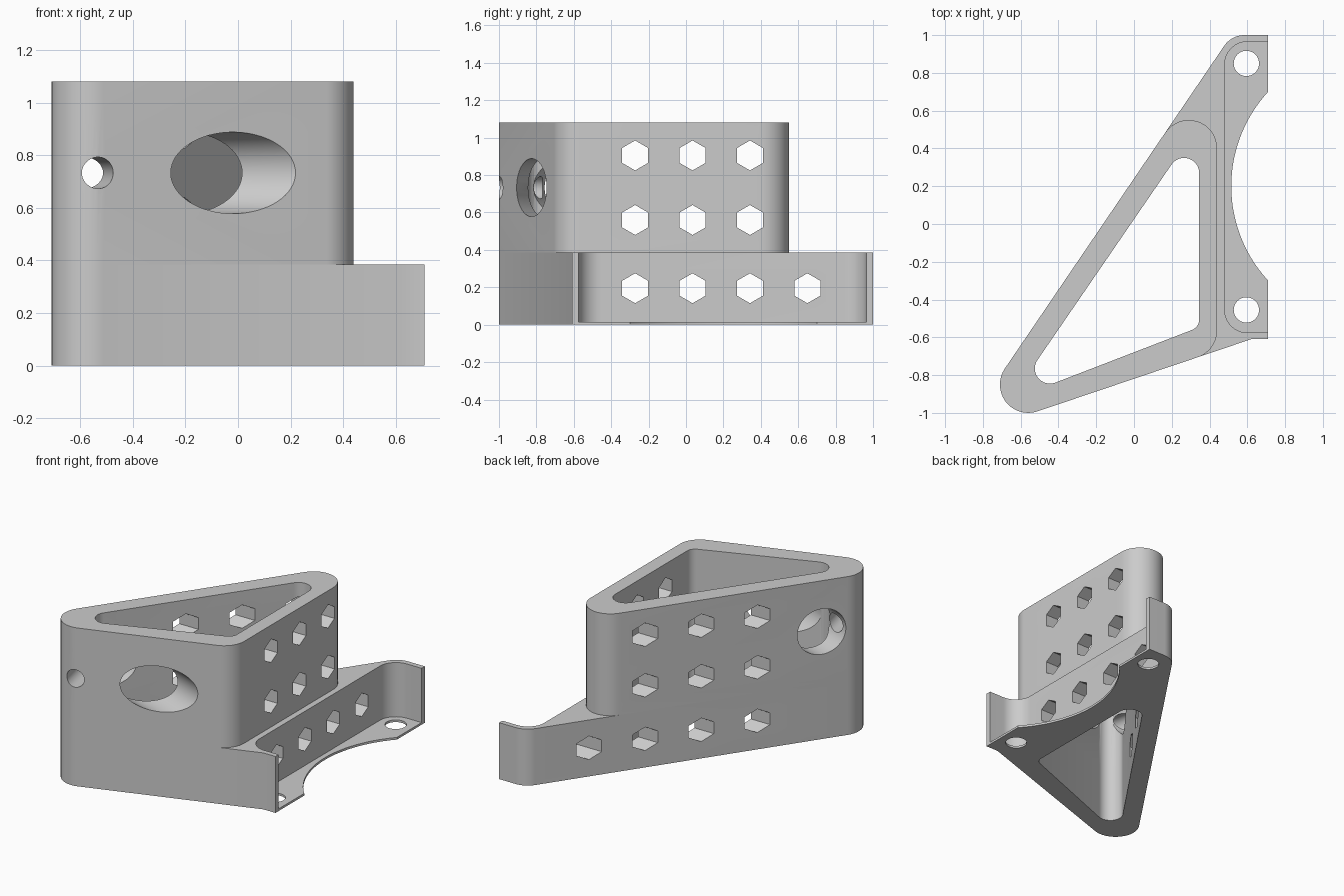
import bpy, bmesh
from math import sin, cos, pi, asin, atan2, hypot
from mathutils import Matrix, Vector

if "Cube" in bpy.data.objects:
    bpy.data.objects.remove(bpy.data.objects["Cube"], do_unlink=True)

grey = bpy.data.materials.new("light_grey")
grey.use_nodes = True
colour = (0.6, 0.6, 0.6, 1)
grey.diffuse_color = colour
grey.node_tree.nodes["Principled BSDF"].inputs["Base Color"].default_value = colour


def tangent_angle(a, b):
    """Angle of the outward normal of the tangent from circle a to circle b."""
    dx, dy = b[0] - a[0], b[1] - a[1]
    return atan2(dy, dx) - pi / 2 + asin((a[2] - b[2]) / hypot(dx, dy))


def rounded(circles, steps=16):
    """Outline of a belt wrapped counter-clockwise round circles (x, y, radius)."""
    pts = []
    for i, c in enumerate(circles):
        a0 = tangent_angle(circles[i - 1], c)
        a1 = tangent_angle(c, circles[(i + 1) % len(circles)])
        sweep = (a1 - a0) % (2 * pi)
        n = steps if c[2] else 0
        for k in range(n + 1):
            a = a0 + sweep * k / max(n, 1)
            pts.append((c[0] + c[2] * cos(a), c[1] + c[2] * sin(a)))
    return pts


def ring(radius, sides, x=0, y=0):
    return [(x + radius * cos(pi / 2 + 2 * pi * k / sides),
             y + radius * sin(pi / 2 + 2 * pi * k / sides)) for k in range(sides)]


def prism(name, outline, low, high, matrix=Matrix()):
    bm = bmesh.new()
    face = bm.faces.new([bm.verts.new((x, y, low)) for x, y in outline])
    top = bmesh.ops.extrude_face_region(bm, geom=[face])["geom"]
    bmesh.ops.translate(bm, vec=(0, 0, high - low),
                        verts=[v for v in top if isinstance(v, bmesh.types.BMVert)])
    bmesh.ops.recalc_face_normals(bm, faces=bm.faces)
    bm.transform(matrix)
    mesh = bpy.data.meshes.new(name)
    bm.to_mesh(mesh)
    bm.free()
    mesh.materials.append(grey)
    obj = bpy.data.objects.new(name, mesh)
    bpy.context.collection.objects.link(obj)
    return obj


def bore(outline, origin, angle, low, high):
    """Cutter running horizontally along the given heading."""
    d = Vector((cos(angle), sin(angle), 0))
    m = Matrix(((-d.y, 0, d.x, origin[0]), (d.x, 0, d.y, origin[1]),
                (0, 1, 0, origin[2]), (0, 0, 0, 1)))
    return prism("cutter", outline, low, high, m)


def cut(obj, cutters):
    bpy.context.view_layer.objects.active = obj
    for c in cutters:
        c.hide_render = True
        mod = obj.modifiers.new("cut", 'BOOLEAN')
        mod.operation, mod.solver, mod.object = 'DIFFERENCE', 'EXACT', c
        bpy.ops.object.modifier_apply(modifier=mod.name)
    for c in cutters:
        bpy.data.objects.remove(c, do_unlink=True)


# Key dimensions
STEP, TOP, FLOOR = 0.385, 1.08, 0.015
nose = (-0.56, -0.85, 0.15)
back_lug = (0.585, 0.87, 0.13)
front_lug = (0.62, -0.61, 0)


def on_wall(angle, x):
    """Corner circle at x whose edge lies flush with a wall through the nose."""
    return (x, nose[1] - (x - nose[0]) * cos(angle) / sin(angle), nose[2])


slant = tangent_angle(back_lug, nose)
front = tangent_angle(nose, front_lug)
core = rounded([(-0.445, -0.765, 0.08), (0.285, -0.505, 0.06), (0.265, 0.27, 0.08)])


def hexes(rows, columns):
    return [bore(ring(0.08, 6), (0, 0.035 + 0.307 * c, z), 0, -1, 1)
            for z in rows for c in columns]


# Lower bracket with the open side tray, scooped floor and screw holes
base = prism("base_bracket",
             rounded([nose, front_lug, (0.71, -0.61, 0), (0.71, 1, 0), back_lug]), 0, STEP)
tray = rounded([(0.6, -0.455, 0.12), (1, -0.575, 0), (1, 0.965, 0), (0.6, 0.845, 0.12)])
cut(base, [prism("cutter", core, -1, 2),
           prism("cutter", tray, FLOOR, 1),
           prism("cutter", ring(0.738, 128, 1.253, 0.2), -0.1, 0.1),
           prism("cutter", ring(0.067, 40, 0.595, 0.85), -0.1, 0.1),
           prism("cutter", ring(0.067, 40, 0.595, -0.455), -0.1, 0.1)]
    + hexes([0.195], [-1, 0, 1, 2]))

# Upper triangular tower with the cross bore and the small nose hole
tower = prism("upper_tower",
              rounded([nose, on_wall(front, 0.29), on_wall(slant, 0.29)]), STEP, TOP)
cut(tower, [prism("cutter", core, -1, 2),
            bore(ring(0.155, 64), (-0.02, -0.825, 0.733), 2.8, -0.6, 1.2),
            bore(ring(0.06, 40), (-0.535, -0.985, 0.733), 1.8, -0.2, 0.26)]
    + hexes([0.56, 0.905], [-1, 0, 1]))

# Smooth rounded corners, sharp edges elsewhere
bpy.ops.object.select_all(action='DESELECT')
for obj in (base, tower):
    obj.select_set(True)
bpy.context.view_layer.objects.active = base
bpy.ops.object.shade_smooth_by_angle(angle=0.5)
